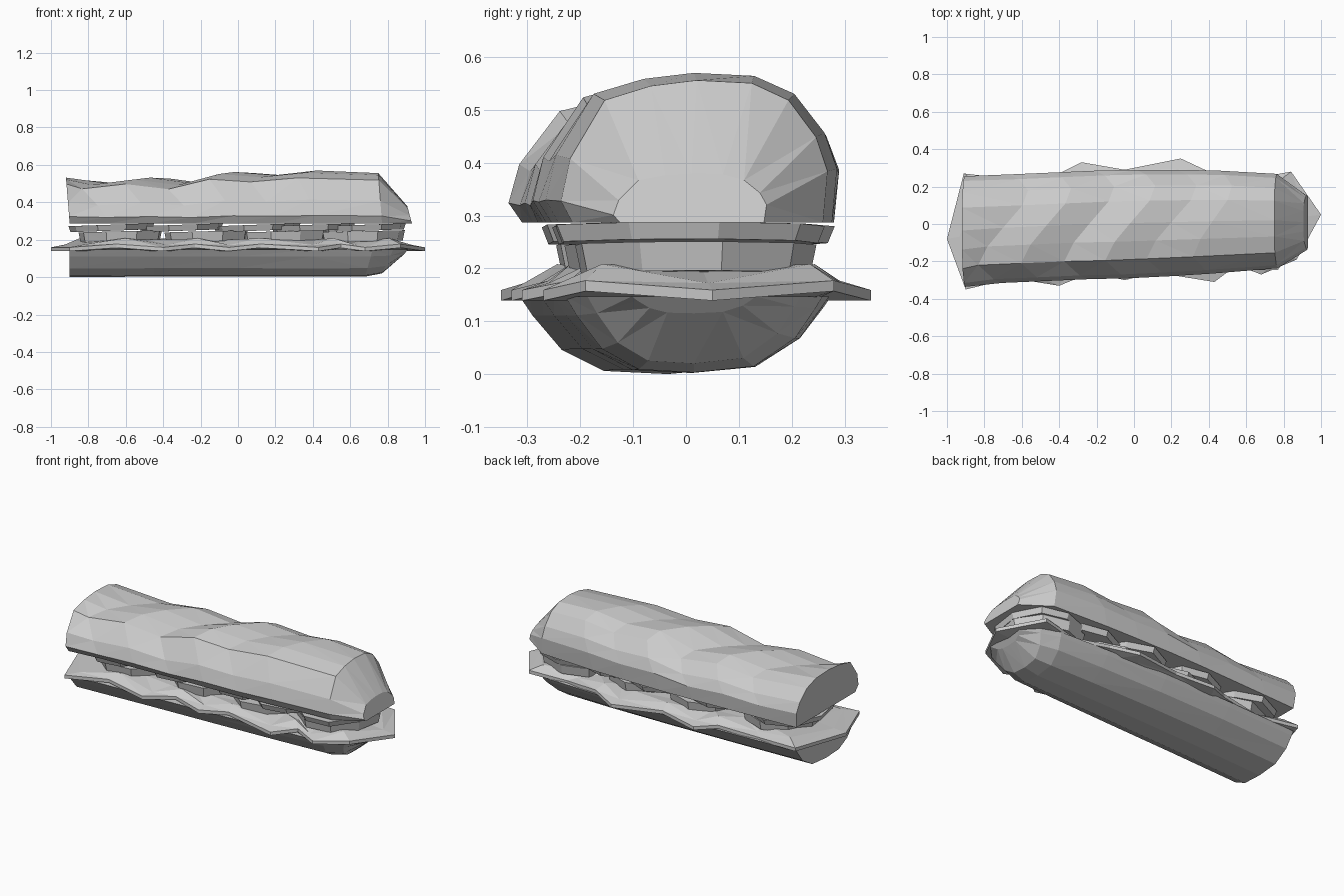
import bpy, bmesh, math, random

if "Cube" in bpy.data.objects:
    bpy.data.objects.remove(bpy.data.objects["Cube"])
random.seed(4)


def loft(name, rings):
    """Skin a list of equal-length closed rings and cap both ends."""
    bm = bmesh.new()
    vs = [[bm.verts.new(p) for p in r] for r in rings]
    n = len(rings[0])
    for a, b in zip(vs, vs[1:]):
        for i in range(n):
            j = (i + 1) % n
            bm.faces.new((a[i], a[j], b[j], b[i]))
    bm.faces.new(vs[0][::-1])
    bm.faces.new(vs[-1])
    bmesh.ops.recalc_face_normals(bm, faces=bm.faces[:])
    bmesh.ops.triangulate(bm, faces=[f for f in bm.faces if len(f.verts) == 4])
    me = bpy.data.meshes.new(name)
    bm.to_mesh(me)
    bm.free()
    ob = bpy.data.objects.new(name, me)
    bpy.context.collection.objects.link(ob)
    return ob


# Top bread: half-round profile with diagonal slashes across the crust
TOP = [(-.27, 0), (-.295, .15), (-.275, .45), (-.2, .86), (-.1, .96), (0, 1),
       (.12, .98), (.2, .86), (.26, .6), (.285, .36), (.275, 0)]
# rim x, crown x, centre y, width scale, crown z, skew
top_stations = [(-.9, -.92, -.035, 1.02, .532, 0), (-.7, -.7, -.02, 1, .502, .9),
                (-.47, -.47, -.01, 1, .532, .9), (-.24, -.24, 0, 1, .5, .9),
                (-.02, -.02, .005, 1, .562, .9), (.2, .2, .01, .98, .545, .9),
                (.42, .42, .015, .95, .57, .7), (.77, .75, .02, .87, .556, 0),
                (.93, .905, .01, .5, .38, 0)]
rings = []
for xr, xc, cy, s, top, k in top_stations:
    rings.append([(xr + (xc - xr) * h + k * y * h * h, cy + y * s,
                   .287 + (top - .287) * h) for y, h in TOP])
loft("top_bread", rings)

# Bottom bread: shallow boat, cut flat on the left and rounded on the right
BASE = [(-.28, 1), (-.255, .75), (-.2, .31), (-.12, .04), (0, 0),
        (.13, .08), (.22, .45), (.265, .85), (.28, 1)]
base_stations = [(-.9, -.9, -.035, 1, 0), (-.45, -.45, -.015, 1, .003),
                 (0, 0, .0, .98, .003), (.4, .4, .01, .93, .002),
                 (.72, .68, .015, .87, .003), (.83, .77, .015, .72, .02),
                 (.91, .88, .015, .42, .115)]
rings = []
for xr, xc, cy, s, low in base_stations:
    rings.append([(xc + (xr - xc) * h, cy + y * s, low + (.147 - low) * h)
                  for y, h in BASE])
loft("bottom_bread", rings)

# Lettuce: ruffled leaf hanging over the bread edge
LEAF = [(-1, -.08), (-.91, .27), (-.65, .24), (-.4, .27), (-.28, .33), (-.05, .29),
        (.25, .35), (.4, .28), (.62, .24), (.84, .28), (1, .05), (.87, -.19),
        (.68, -.27), (.55, -.22), (.43, -.31), (.12, -.26), (-.05, -.3),
        (-.23, -.26), (-.4, -.33), (-.65, -.29), (-.9, -.35)]
rim = [.145 + .018 * (i % 2) for i in range(len(LEAF))]
loft("lettuce", [
    [(x * .85, y * .8, .14) for x, y in LEAF],
    [(x, y, z - .006) for (x, y), z in zip(LEAF, rim)],
    [(x, y, z + .014) for (x, y), z in zip(LEAF, rim)],
    [(x * .93, y * .84, .172 + .036 * (i % 2)) for i, (x, y) in enumerate(LEAF)],
    [(x * .75, y * .6, .2) for x, y in LEAF]])


def slice_disc(name, x, y, z, rx, ry, t, tilt, sides=9):
    """Slightly irregular, tilted flat slice."""
    ring = []
    for i in range(sides):
        a = math.tau * (i + .3) / sides
        r = random.uniform(.95, 1.04)
        ring.append((x + rx * r * math.cos(a), y + ry * r * math.sin(a),
                     z + tilt * math.cos(a)))
    low = [(x + (p - x) * .95, y + (q - y) * .95, h) for p, q, h in ring]
    loft(name, [low, [(p, q, h + t) for p, q, h in ring]])


# Tomato slices on the leaf, then overlapping meat slices under the top bread
for i, (x, y) in enumerate([(-.63, -.015), (-.17, .01), (.25, 0), (.66, .02)]):
    slice_disc(f"tomato_slice_{i + 1}", x, y, .19, .235, .235, .055, .006)
for i, (x, y) in enumerate([(-.68, -.02), (-.3, 0), (.1, .02), (.4, .0), (.68, .01)]):
    slice_disc(f"meat_slice_{i + 1}", x, y, .248, .23, .265, .032, .008)
